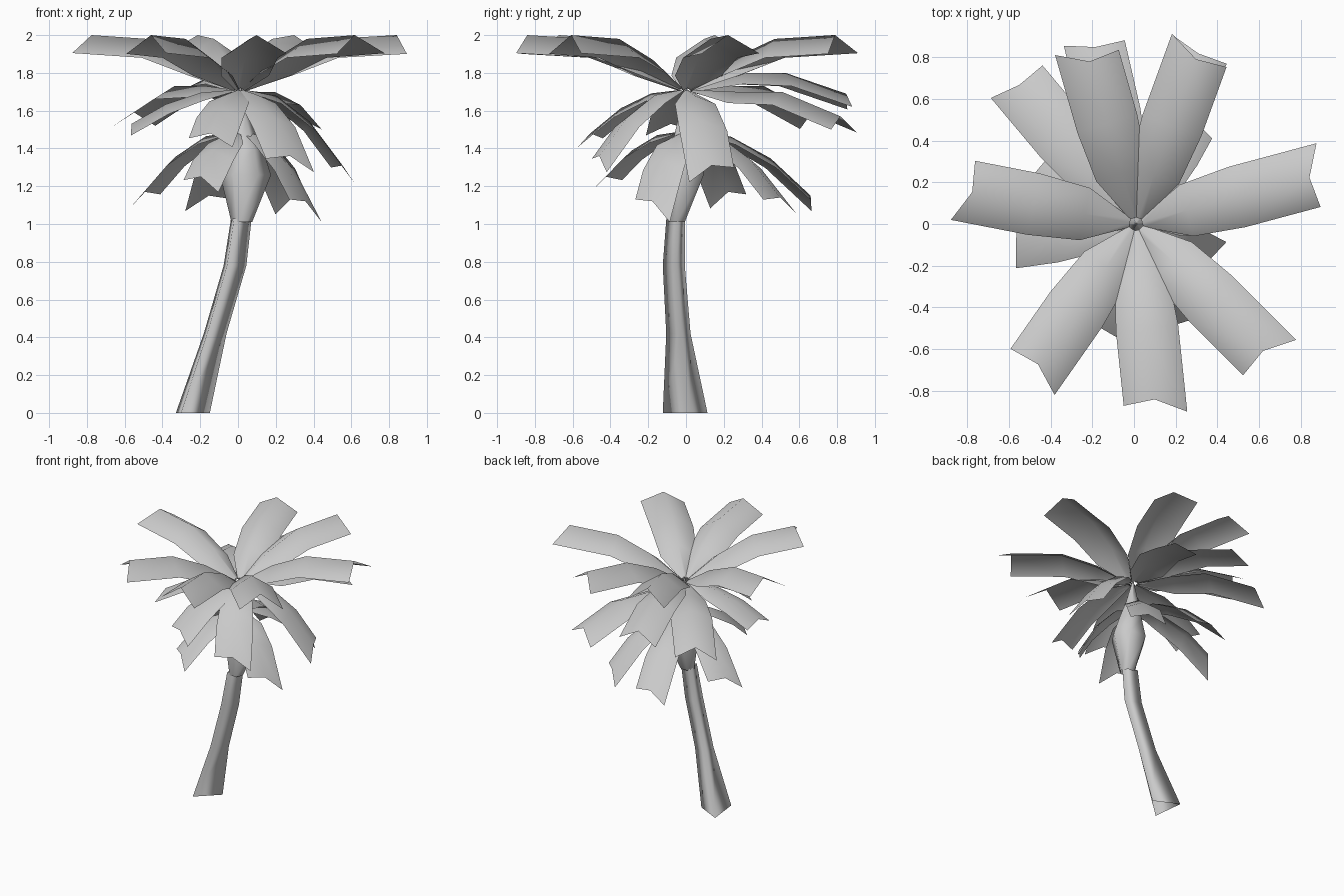
import bpy, bmesh, math
from mathutils import Vector

cube = bpy.data.objects.get("Cube")
if cube:
    bpy.data.objects.remove(cube, do_unlink=True)

grey = bpy.data.materials.new("plain_grey")
grey.use_nodes = True
colour = (0.588, 0.588, 0.588, 1)
grey.diffuse_color = colour
grey.node_tree.nodes["Principled BSDF"].inputs["Base Color"].default_value = colour


def sheet(name, rows, closed=False):
    """Skin a list of equal-length point rows with quads."""
    bm = bmesh.new()
    grid = [[bm.verts.new(p) for p in row] for row in rows]
    n = len(rows[0])
    for a, b in zip(grid, grid[1:]):
        for i in range(n if closed else n - 1):
            j = (i + 1) % n
            bm.faces.new((a[i], a[j], b[j], b[i]))
    for f in bm.faces:
        f.smooth = True
    mesh = bpy.data.meshes.new(name)
    bm.to_mesh(mesh)
    bm.free()
    mesh.materials.append(grey)
    obj = bpy.data.objects.new(name, mesh)
    bpy.context.collection.objects.link(obj)


def tube(name, rings, sides, phase=0):
    """Rings are (x, y, z, radius x, radius y)."""
    turns = [math.radians(phase) + math.tau * i / sides for i in range(sides)]
    sheet(name, [[(x + rx * math.cos(t), y + ry * math.sin(t), z) for t in turns]
                 for x, y, z, rx, ry in rings], closed=True)


def frond(name, angle, path, half_width, sag, notch, skew):
    """Folded leaf: narrow root, broad tip cut at a slant, edges hanging below the rib."""
    a = math.radians(angle)
    out = Vector((math.cos(a), math.sin(a), 0))
    side = Vector((-out.y, out.x, 0))
    (r1, z1), (r2, z2) = path[-2:]
    slope = (z2 - z1) / (r2 - r1)
    widths = (0.15, 0.85, 1.0, 1.0)
    rows = []
    for k, ((r, z), w) in enumerate(zip(path, widths)):
        row = []
        for s in (-1, 0, 1):
            extra = notch * abs(s) + skew * s if k == len(path) - 1 else 0
            p = out * (r + extra) + side * (s * w * half_width)
            p.z = z + slope * extra - sag * w * abs(s)
            row.append(p + Vector((0.01, 0, 0)))
        rows.append(row)
    sheet(name, rows)


def drooping(root_z, reach, tip_z):
    """Arched path that falls towards the tip."""
    fall = root_z - tip_z
    return [(0.03, root_z), (reach * 0.36, root_z - fall * 0.08),
            (reach * 0.68, root_z - fall * 0.42), (reach, tip_z)]


# Leaning three-sided trunk
tube("trunk", [(-0.26, 0.005, 0, 0.112, 0.138), (-0.135, -0.035, 0.42, 0.075, 0.075),
               (-0.03, -0.06, 0.78, 0.075, 0.068), (0.005, -0.05, 1.03, 0.068, 0.058)], 3, 8)

# Swollen crown bud above the trunk
tube("crown", [(0.02, -0.05, 1.01, 0.055, 0.05), (0.04, -0.01, 1.26, 0.135, 0.12),
               (0.04, 0, 1.4, 0.09, 0.09), (0.02, 0, 1.55, 0.05, 0.05),
               (0.01, 0, 1.73, 0.005, 0.005)], 6)

# Upper fronds spread up and out: angle, reach
upper = [(169, 0.80), (106, 0.81), (70, 0.84), (15, 0.86),
         (-45, 0.86), (-84, 0.845), (-125, 0.82)]
for i, (angle, reach) in enumerate(upper):
    rising = [(0.03, 1.72), (0.25, 1.87), (0.50, 1.98), (reach, 2.0)]
    frond(f"upper_frond_{i + 1}", angle, rising, 0.15, 0.1, 0.045, 0.03)

# Long level fronds reaching backwards: angle, shoulder height, tip height
for i, (angle, shoulder, tip) in enumerate([(130, 1.73, 1.59), (103, 1.80, 1.69), (70, 1.70, 1.57)]):
    path = [(0.04, 1.71), (0.28, shoulder), (0.54, shoulder), (0.87, tip)]
    frond(f"back_frond_{i + 1}", angle, path, 0.145, 0.07, 0.02, 0.02)

# Middle fronds: angle, reach, tip height, slant of the tip
middle = [(188, 0.58, 1.53, 0.02), (14, 0.56, 1.31, -0.03),
          (-60, 0.53, 1.36, 0.03), (-107, 0.53, 1.48, 0.03)]
for i, (angle, reach, z, skew) in enumerate(middle):
    frond(f"middle_frond_{i + 1}", angle, drooping(1.71, reach, z), 0.13, 0.05, 0, skew)

# Lower fronds hang around the crown: angle, reach, tip height
lower = [(156, 0.55, 1.17), (104, 0.68, 1.15), (61, 0.57, 1.14),
         (-27, 0.39, 1.12), (-116, 0.47, 1.25)]
for i, (angle, reach, z) in enumerate(lower):
    frond(f"lower_frond_{i + 1}", angle, drooping(1.49, reach, z), 0.12, 0.05, 0, 0.035)
